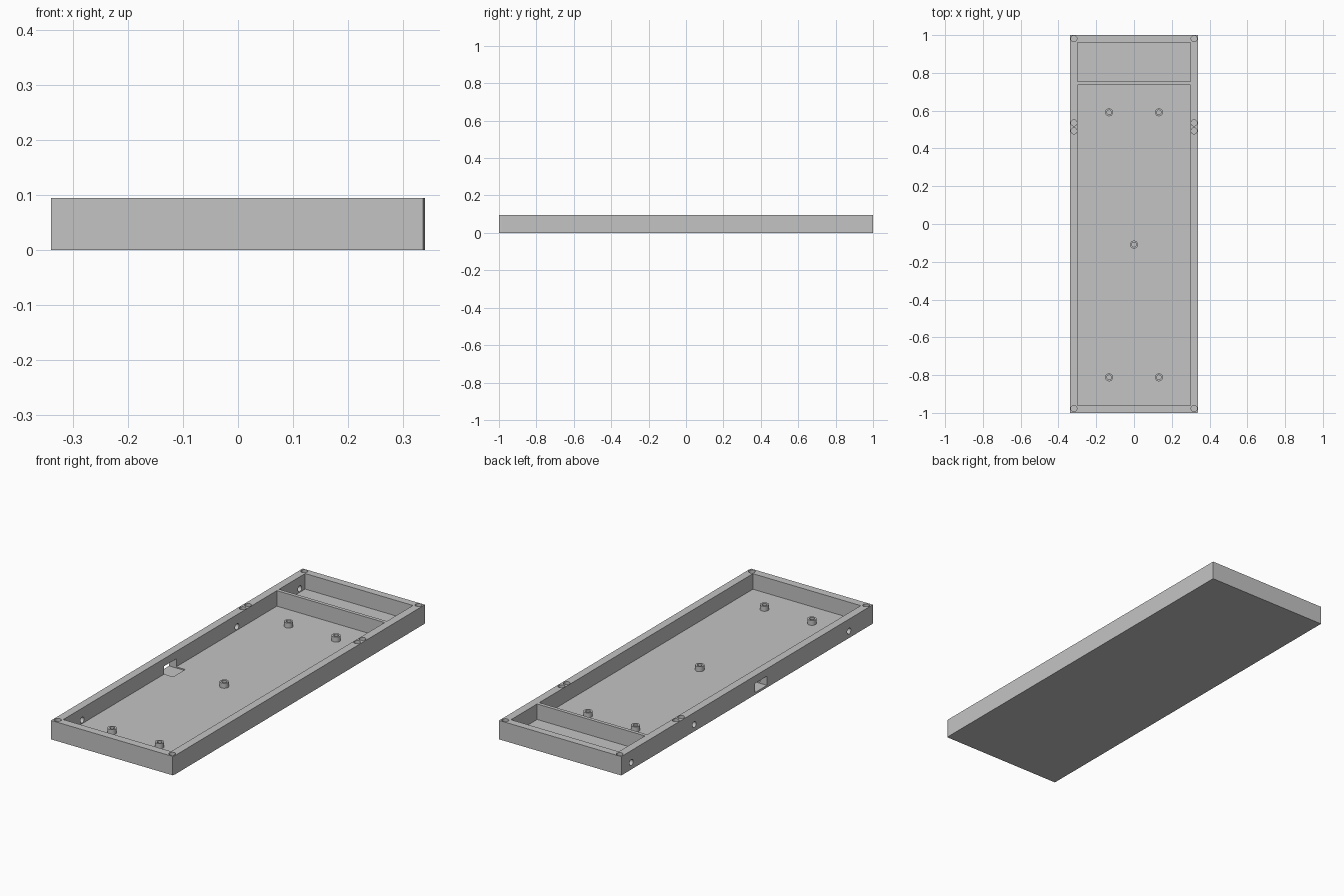
import bpy, bmesh
from math import radians, pi
from mathutils import Matrix, Vector

if "Cube" in bpy.data.objects:
    bpy.data.objects.remove(bpy.data.objects["Cube"])

HALF_W, HEIGHT, FLOOR = 0.34, 0.095, 0.017

grey = bpy.data.materials.new("plain grey")
grey.use_nodes = True
grey.diffuse_color = (0.55, 0.55, 0.55, 1)
grey.node_tree.nodes["Principled BSDF"].inputs["Base Color"].default_value = grey.diffuse_color


def finish(bm, name):
    """Turn a bmesh into a grey object."""
    bmesh.ops.recalc_face_normals(bm, faces=bm.faces[:])
    mesh = bpy.data.meshes.new(name)
    bm.to_mesh(mesh)
    bm.free()
    mesh.materials.append(grey)
    ob = bpy.data.objects.new(name, mesh)
    bpy.context.collection.objects.link(ob)
    return ob


def add_box(bm, x0, x1, y0, y1, z0, z1):
    size = Matrix.Diagonal((x1 - x0, y1 - y0, z1 - z0, 1))
    centre = Matrix.Translation(((x0 + x1) / 2, (y0 + y1) / 2, (z0 + z1) / 2))
    bmesh.ops.create_cube(bm, size=1, matrix=centre @ size)


def add_cylinder(bm, centre, radius, depth, turn=Matrix()):
    bmesh.ops.create_cone(bm, cap_ends=True, segments=24, radius1=radius, radius2=radius,
                          depth=depth, matrix=Matrix.Translation(centre) @ turn)


def activate(ob):
    bpy.ops.object.select_all(action='DESELECT')
    ob.select_set(True)
    bpy.context.view_layer.objects.active = ob


def cut(target, bm, name):
    """Subtract a cutter from the target and discard it."""
    cutter = finish(bm, name)
    cutter.hide_render = True
    mod = target.modifiers.new(name, 'BOOLEAN')
    mod.operation, mod.solver, mod.object = 'DIFFERENCE', 'EXACT', cutter
    activate(target)
    bpy.ops.object.modifier_apply(modifier=mod.name)
    bpy.data.objects.remove(cutter)


# Case block, with one corner very slightly trimmed
bm = bmesh.new()
outline = [(-HALF_W, -1), (HALF_W - 0.003, -1), (HALF_W, -0.985), (HALF_W, 1), (-HALF_W, 1)]
base = bm.faces.new([bm.verts.new((x, y, 0)) for x, y in outline])
top = bmesh.ops.extrude_face_region(bm, geom=[base])["geom"]
bmesh.ops.translate(bm, vec=(0, 0, HEIGHT), verts=[v for v in top if isinstance(v, bmesh.types.BMVert)])
case = finish(bm, "case_tray")

# Main and small compartments, leaving a thin divider between them
bm = bmesh.new()
for y0, y1 in ((-0.96, 0.737), (0.755, 0.962)):
    add_box(bm, -0.3, 0.3, y0, y1, FLOOR, HEIGHT + 0.05)
cut(case, bm, "compartments")

# Screw holes in the rim
bm = bmesh.new()
for side in (-1, 1):
    for y in (-0.977, 0.493, 0.535, 0.981):
        add_cylinder(bm, (side * 0.318, y, HEIGHT), 0.016, 0.1)
cut(case, bm, "rim_screw_holes")

# Round holes through the right wall
bm = bmesh.new()
for y in (-0.81, 0.42, 0.92):
    add_cylinder(bm, (-0.32, y, 0.035), 0.015, 0.08, Matrix.Rotation(pi / 2, 4, 'Y'))
cut(case, bm, "wall_holes")

# Connector slot through the right wall, sunk a little into the floor
bm = bmesh.new()
add_box(bm, -0.4, -0.25, -0.158, -0.062, 0.011, 0.057)
cut(case, bm, "connector_slot")

# Hollow standoffs on the floor
parts = [case]
for i, (x, y) in enumerate(((-0.132, 0.591), (0.132, 0.591), (0, -0.109),
                            (-0.132, -0.812), (0.132, -0.812))):
    bm = bmesh.new()
    low, high = FLOOR - 0.002, FLOOR + 0.025
    ring = [bm.verts.new((r, 0, z)) for r, z in
            ((0.012, low), (0.012, high), (0.021, high), (0.021, low))]
    edges = [bm.edges.new((ring[k], ring[(k + 1) % 4])) for k in range(4)]
    bmesh.ops.spin(bm, geom=ring + edges, cent=(0, 0, 0), axis=(0, 0, 1),
                   angle=2 * pi, steps=24)
    bmesh.ops.remove_doubles(bm, verts=bm.verts[:], dist=0.0001)
    bmesh.ops.translate(bm, vec=Vector((x, y, 0)), verts=bm.verts[:])
    parts.append(finish(bm, f"standoff_{i + 1}"))

for ob in parts:
    activate(ob)
    bpy.ops.object.shade_smooth_by_angle(angle=radians(30))
# Keep the trimmed corner crisp
case.data.shade_flat()
